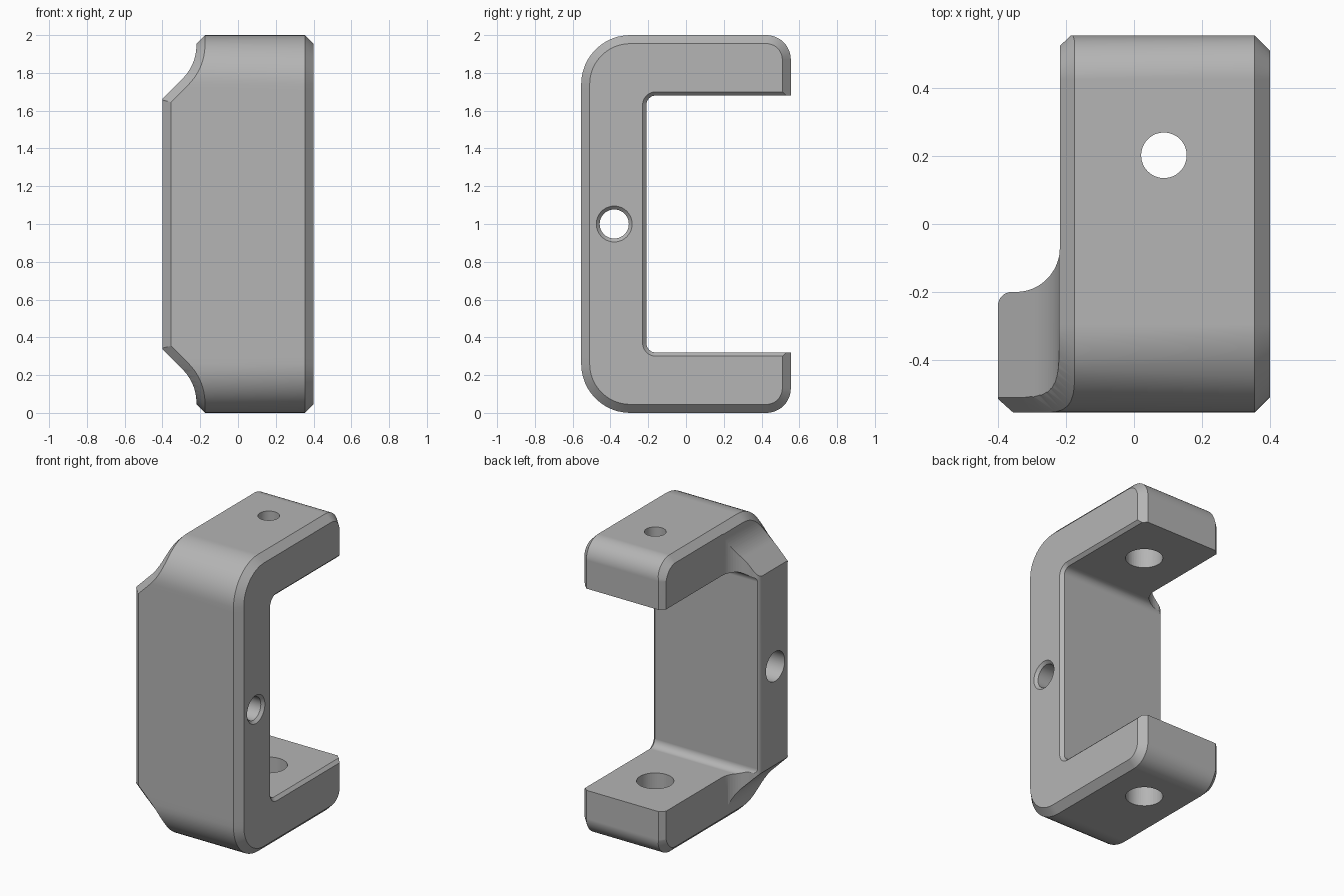
import bpy
import bmesh
from math import sin, cos, pi, sqrt
from mathutils import Vector

CHAMFER = 0.045

if "Cube" in bpy.data.objects:
    bpy.data.objects.remove(bpy.data.objects["Cube"])


def loft(name, rings):
    """Closed solid skinned through rings of equal point count."""
    bm = bmesh.new()
    rows = [[bm.verts.new(p) for p in ring] for ring in rings]
    count = len(rows[0])
    for a, b in zip(rows, rows[1:]):
        for i in range(count):
            j = (i + 1) % count
            bm.faces.new((a[i], a[j], b[j], b[i]))
    bm.faces.new(rows[0][::-1])
    bm.faces.new(rows[-1])
    bmesh.ops.triangulate(bm, faces=[f for f in bm.faces if len(f.verts) == 4])
    bmesh.ops.recalc_face_normals(bm, faces=bm.faces)
    mesh = bpy.data.meshes.new(name)
    bm.to_mesh(mesh)
    bm.free()
    obj = bpy.data.objects.new(name, mesh)
    bpy.context.collection.objects.link(obj)
    return obj


def arc(cx, cy, r, start, end, steps=12):
    angles = [(start + (end - start) * i / steps) * pi / 180 for i in range(steps + 1)]
    return [(cx + r * cos(a), cy + r * sin(a)) for a in angles]


def rounded_path(y0, y1, z0, z1, r_front, r_back, front_heights=()):
    """Rounded rectangle in y-z as (point, outward normal) pairs."""
    corners = [(y1 - r_back, z0 + r_back, r_back, -90),
               (y1 - r_back, z1 - r_back, r_back, 0),
               (y0 + r_front, z1 - r_front, r_front, 90),
               (y0 + r_front, z0 + r_front, r_front, 180)]
    path = []
    for k, (cy, cz, r, start) in enumerate(corners):
        if k == 3:
            path += [(Vector((0, y0, z)), Vector((0, -1, 0))) for z in front_heights]
        for ny, nz in arc(0, 0, 1, start, start + 90):
            n = Vector((0, ny, nz))
            path.append((Vector((0, cy, cz)) + n * r, n))
    return path


def side_x(z, inset=0.0):
    """Right-hand outline of the bracket at a height, optionally inset."""
    r = 0.25 + inset
    dz = max(0.0, 0.947 - abs(z - 1))
    if dz <= r / sqrt(2):
        x = -0.47 + sqrt(r * r - dz * dz)
    else:
        x = -0.47 + r * sqrt(2) - dz
    return max(x, -0.4 + inset)


def combine(target, tool, operation):
    mod = target.modifiers.new("cut", 'BOOLEAN')
    mod.operation = operation
    mod.solver = 'EXACT'
    mod.object = tool
    bpy.context.view_layer.objects.active = target
    bpy.ops.object.modifier_apply(modifier=mod.name)
    bpy.data.objects.remove(tool)


# Chamfered outer block
steps = (0.70, 0.663, 0.645)
heights = [1 + t for t in steps] + [1 - t for t in reversed(steps)]
outline = rounded_path(-0.555, 0.555, 0, 2, 0.26, 0.13, heights)
outer, inner = [], []
for p, n in outline:
    a = p + Vector((side_x(p.z, CHAMFER), 0, 0))
    q = p - n * CHAMFER
    b = q + Vector((side_x(q.z), 0, 0))
    outer.append(a)
    inner.append(a + (b - a) * 1.4)
body = loft("clamp_bracket", [
    [Vector((-0.6, v.y, v.z)) for v in inner],
    inner,
    outer,
    [p + Vector((0.4 - CHAMFER, 0, 0)) for p, n in outline],
    [p - n * CHAMFER + Vector((0.4, 0, 0)) for p, n in outline]])

# Front outline: wide plate sweeping in to the narrower arms
bend = [0.947 - 0.25 * sin(a * pi / 48) for a in range(13)]
levels = [1.1] + bend + [0.663]
left = [(side_x(1 + t), 1 + t) for t in levels]
left += [(x, 2 - z) for x, z in reversed(left)]
profile = [(0.7, 2.1)] + left + [(0.7, -0.1)]
combine(body, loft("front_outline", [[(x, y, z) for x, z in profile] for y in (-0.8, 0.8)]),
        'INTERSECT')

# Plan outline: rounded plate edge and fillet into the arm sides
profile = [(0.7, 0.8), (-0.218, 0.8)]
profile += arc(-0.348, -0.07, 0.13, 0, -90)
profile += arc(-0.36, -0.24, 0.04, 90, 180, 8)[:-1]
profile += [(-0.402, -0.25), (-0.7, -0.25), (-0.7, -0.7), (0.7, -0.7)]
combine(body, loft("plan_outline", [[(x, y, z) for x, y in profile] for z in (-0.2, 2.2)]),
        'INTERSECT')

# Opening between the arms, with a small chamfer on one side
opening = rounded_path(-0.21, 0.9, 0.32, 1.68, 0.05, 0.05)
combine(body, loft("opening", [
    [p + n * grow + Vector((x, 0, 0)) for p, n in opening]
    for x, grow in ((-0.8, 0), (0.38, 0), (0.42, 0.04))]), 'DIFFERENCE')

# Stepped bolt hole through both arms
stack = ((-0.1, 0.114), (1.84, 0.114), (1.84, 0.067), (2.1, 0.067))
combine(body, loft("arm_hole", [[(x, y, z) for x, y in arc(0.088, 0.202, r, 0, 352.5, 47)]
                                for z, r in stack]), 'DIFFERENCE')

# Countersunk cross hole through the plate
stack = ((-0.7, 0.1), (0.0, 0.1), (0.0, 0.077), (0.382, 0.077), (0.42, 0.115))
combine(body, loft("plate_hole", [[(x, y, z) for y, z in arc(-0.38, 1.0, r, 0, 352.5, 47)]
                                  for x, r in stack]), 'DIFFERENCE')

# Colour
colour = (0.46, 0.46, 0.46, 1)
grey = bpy.data.materials.new("plain grey")
grey.use_nodes = True
grey.diffuse_color = colour
grey.node_tree.nodes["Principled BSDF"].inputs["Base Color"].default_value = colour
body.data.materials.clear()
body.data.materials.append(grey)
for face in body.data.polygons:
    face.material_index = 0

# Smooth curves, crisp chamfers
bpy.ops.object.select_all(action='DESELECT')
body.select_set(True)
bpy.context.view_layer.objects.active = body
bpy.ops.object.shade_smooth_by_angle(angle=25 * pi / 180)
weighted = body.modifiers.new("flat_faces", 'WEIGHTED_NORMAL')
weighted.keep_sharp = True
weighted.weight = 80
